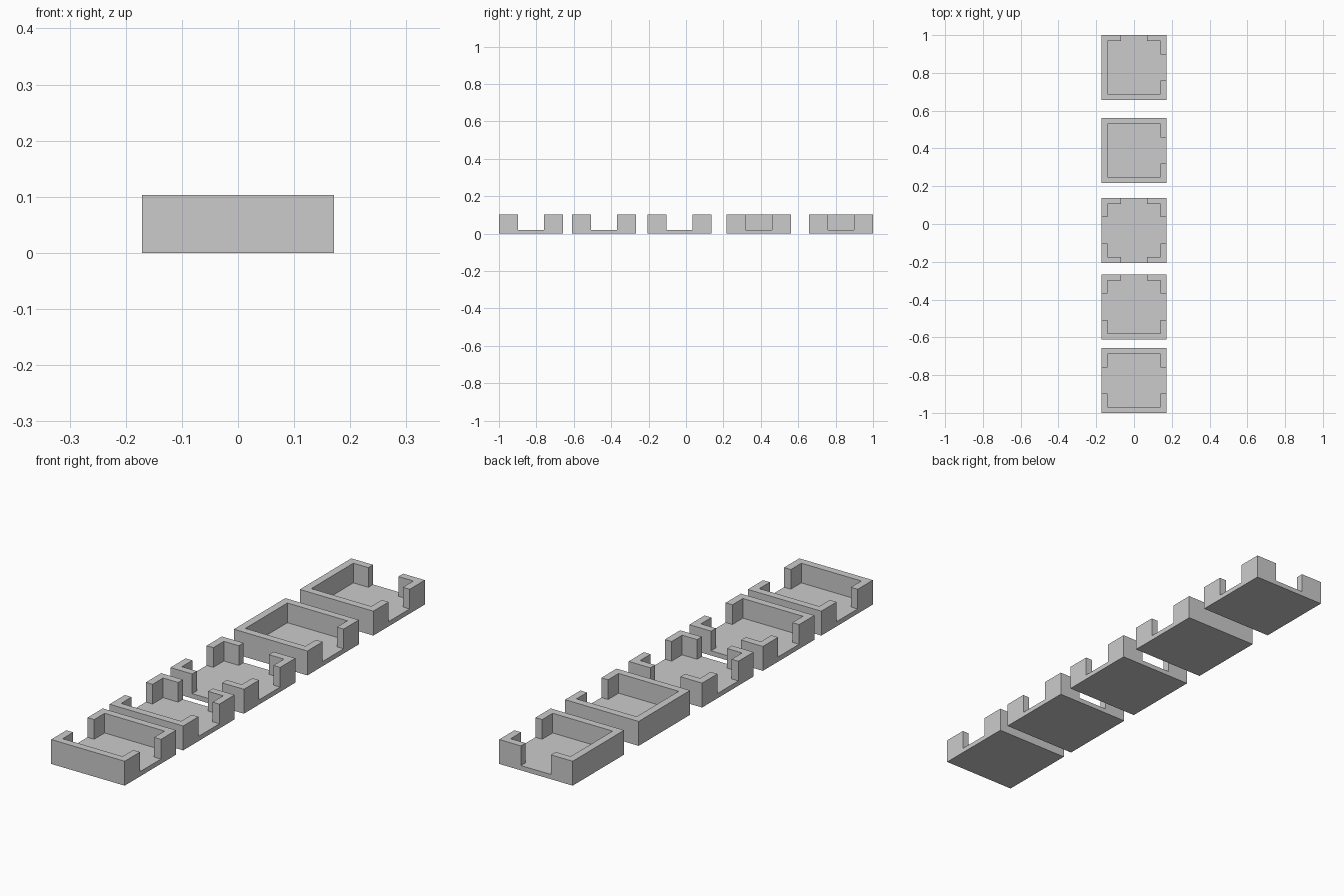
import bpy, bmesh
from math import radians

if "Cube" in bpy.data.objects:
    bpy.data.objects.remove(bpy.data.objects["Cube"])

HALF, INNER, GAP = 0.1715, 0.14, 0.07     # outer edge, inner wall face, half doorway
FLOOR, TOP = 0.02, 0.103
XY = [-HALF, -INNER, -GAP, GAP, INNER, HALF]
Z = [0, FLOOR, TOP]
DOORS = {"north": (2, 4), "south": (2, 0), "east": (4, 2), "west": (0, 2)}


def room_tile(name, y, openings):
    """Square floor with a rim wall, broken by doorways on the given sides."""
    doors = {DOORS[o] for o in openings}

    def solid(c):
        i, j, k = c
        if not (0 <= i < 5 and 0 <= j < 5 and 0 <= k < 2):
            return False
        rim = i in (0, 4) or j in (0, 4)
        return k == 0 or (rim and (i, j) not in doors)

    # Skin the boundary of the floor and wall cells
    bm = bmesh.new()
    cells = [(i, j, k) for i in range(5) for j in range(5) for k in range(2)]
    for c in filter(solid, cells):
        for axis in range(3):
            for step in (0, 1):
                n = list(c)
                n[axis] += 2 * step - 1
                if solid(n):
                    continue
                quad = []
                for a, b in ((0, 0), (1, 0), (1, 1), (0, 1)):
                    p = list(c)
                    p[axis] += step
                    p[(axis + 1) % 3] += a
                    p[(axis + 2) % 3] += b
                    quad.append(bm.verts.new((XY[p[0]], XY[p[1]], Z[p[2]])))
                bm.faces.new(quad if step else quad[::-1])
    bmesh.ops.remove_doubles(bm, verts=bm.verts[:], dist=1e-5)

    # Merge coplanar cells into clean flat faces
    bmesh.ops.dissolve_limit(bm, angle_limit=radians(1), verts=bm.verts[:], edges=bm.edges[:])
    bmesh.ops.recalc_face_normals(bm, faces=bm.faces[:])
    mesh = bpy.data.meshes.new(name)
    bm.to_mesh(mesh)
    bm.free()
    obj = bpy.data.objects.new(name, mesh)
    obj.location.y = y
    bpy.context.collection.objects.link(obj)


# Row of room tiles, front to back
room_tile("corridor_tile", -0.8285, ["east", "west"])
room_tile("three_door_tile", -0.439, ["north", "east", "west"])
room_tile("four_door_tile", -0.034, ["north", "south", "east", "west"])
room_tile("dead_end_tile", 0.389, ["east"])
room_tile("corner_tile", 0.8285, ["north", "east"])
